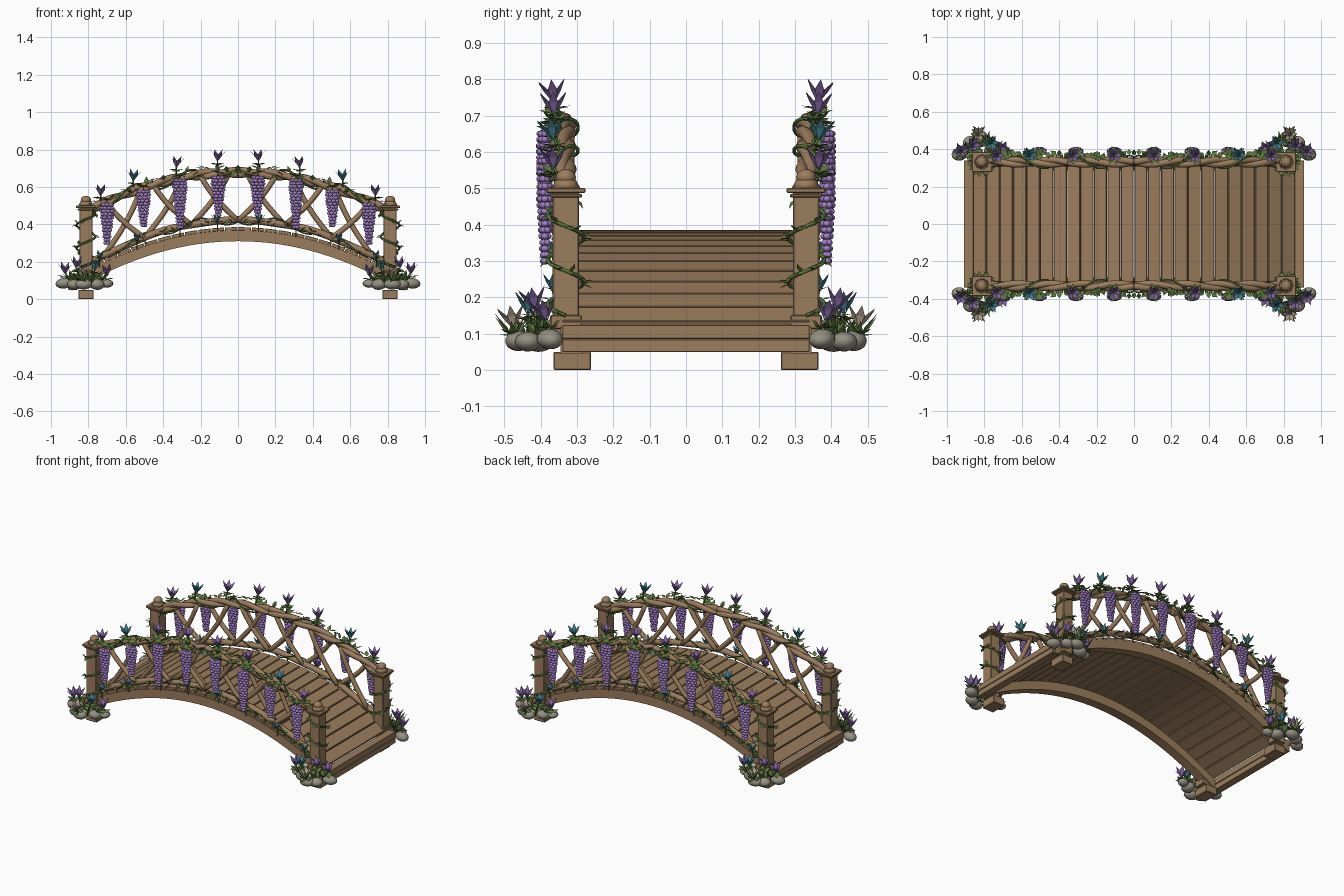
import bpy, bmesh, math, random
from mathutils import Vector, Matrix, Euler

if "Cube" in bpy.data.objects:
    bpy.data.objects.remove(bpy.data.objects["Cube"])

random.seed(7)
K = 0.34          # arch curvature
YR = 0.331        # y of railing and posts


def mat(name, r, g, b):
    m = bpy.data.materials.new(name)
    m.diffuse_color = (r, g, b, 1)
    m.use_nodes = True
    m.node_tree.nodes["Principled BSDF"].inputs["Base Color"].default_value = m.diffuse_color
    return m


WOOD = mat("wood", 0.33, 0.205, 0.11)
VINE = mat("vine_green", 0.09, 0.17, 0.04)
LEAF = mat("leaf_green", 0.115, 0.195, 0.05)
LILAC = mat("lilac", 0.36, 0.21, 0.55)
PURPLE = mat("purple", 0.22, 0.125, 0.34)
TEAL = mat("teal", 0.05, 0.20, 0.26)
CREAM = mat("cream", 0.45, 0.36, 0.27)
STONE = mat("stone", 0.30, 0.28, 0.225)


def arch(z0, x, k=K):
    return z0 - k * x * x


def finish(bm, name, material, smooth=False, axes=(True, True), bevel=0, face_up=False):
    """Turn a bmesh into an object mirrored to the other sides."""
    if face_up:
        bm.normal_update()
        bmesh.ops.reverse_faces(bm, faces=[f for f in bm.faces if f.normal.z < 0])
    else:
        bmesh.ops.recalc_face_normals(bm, faces=bm.faces)
    me = bpy.data.meshes.new(name)
    bm.to_mesh(me)
    bm.free()
    me.materials.append(material)
    me.polygons.foreach_set("use_smooth", [smooth] * len(me.polygons))
    ob = bpy.data.objects.new(name, me)
    bpy.context.collection.objects.link(ob)
    if bevel:
        b = ob.modifiers.new("bevel", 'BEVEL')
        b.width, b.segments = bevel, 1
    m = ob.modifiers.new("mirror", 'MIRROR')
    m.use_axis = (axes[0], axes[1], False)
    m.use_mirror_merge = False
    return ob


def box(bm, c, s, rot_y=0):
    M = Matrix.Translation(c) @ Matrix.Rotation(rot_y, 4, 'Y') @ Matrix.Diagonal((*s, 1))
    bmesh.ops.create_cube(bm, size=1, matrix=M)


def ball(bm, c, s, u=8, v=6, rot=(0, 0, 0)):
    M = Matrix.Translation(c) @ Euler(rot).to_matrix().to_4x4() @ Matrix.Diagonal((*s, 1))
    bmesh.ops.create_uvsphere(bm, u_segments=u, v_segments=v, radius=1, matrix=M)


def tube(bm, pts, r, n=8):
    """Sweep a round section along a path of points."""
    pts, rings = [Vector(p) for p in pts], []
    for i, p in enumerate(pts):
        t = (pts[min(i + 1, len(pts) - 1)] - pts[max(i - 1, 0)]).normalized()
        ref = Vector((0, 1, 0)) if abs(t.y) < 0.8 else Vector((0, 0, 1))
        a = t.cross(ref).normalized()
        b = t.cross(a)
        rings.append([bm.verts.new(p + r * (math.cos(w) * a + math.sin(w) * b))
                      for w in (math.tau * j / n for j in range(n))])
    for A, B in zip(rings, rings[1:]):
        for j in range(n):
            bm.faces.new((A[j], A[(j + 1) % n], B[(j + 1) % n], B[j]))
    bm.faces.new(rings[0])
    bm.faces.new(rings[-1])


def blade(bm, p, d, length, width):
    """A leaf of two halves, gently folded along its midrib."""
    d = Vector(d).normalized()
    side = d.cross(Vector((0.1, 0.2, 1))).normalized()
    up = side.cross(d)
    p = Vector(p)
    m = p + d * length * 0.45 + up * width * 0.1
    a, l, t, r = [bm.verts.new(q) for q in (p, m + side * width / 2, p + d * length, m - side * width / 2)]
    bm.faces.new((a, l, t))
    bm.faces.new((a, t, r))


def flower(bm, p, s=1.0, lean=(0, 0)):
    """Six broad flared petals forming an open bell."""
    M = Matrix.Translation(p) @ Euler((lean[0], lean[1], 0)).to_matrix().to_4x4()
    for i in range(6):
        R = M @ Matrix.Rotation(math.tau * i / 6, 4, 'Z') @ Matrix.Scale(s, 4)
        a, l, t, r = [bm.verts.new(R @ Vector(q)) for q in
                      ((0.004, 0, 0), (0.020, -0.0135, 0.032), (0.042, 0, 0.060), (0.020, 0.0135, 0.032))]
        bm.faces.new((a, l, r))
        bm.faces.new((l, t, r))


def rnd(a, b):
    return random.uniform(a, b)


# deck planks following the arch, with boards closing the end
bm = bmesh.new()
pitch = 0.0715
for i in range(12):
    x = (i + 0.5) * pitch
    box(bm, (x, 0, arch(0.376, x)), (pitch * math.sqrt(1 + (2 * K * x) ** 2) - 0.005, 0.68, 0.018),
        math.atan(2 * K * x))
box(bm, (0.884, 0, 0.105), (0.052, 0.68, 0.038))
box(bm, (0.884, 0, 0.067), (0.048, 0.68, 0.036))
finish(bm, "deck_planks", WOOD, axes=(True, False), bevel=0.002)

# arched side beams
bm = bmesh.new()
prev = None
for i in range(17):
    x = 0.89 * i / 16
    ring = [bm.verts.new((x, y, max(0.045, arch(z, x)))) for y, z in
            ((0.285, 0.31), (0.345, 0.31), (0.345, 0.368), (0.285, 0.368))]
    if prev:
        for j in range(4):
            bm.faces.new((prev[j], prev[(j + 1) % 4], ring[(j + 1) % 4], ring[j]))
    prev = ring
bm.faces.new(prev)
finish(bm, "side_beam", WOOD)

# posts with feet, collars and caps
bm = bmesh.new()
box(bm, (0.813, 0.313, 0.025), (0.08, 0.104, 0.05))
box(bm, (0.813, YR, 0.28), (0.07, 0.072, 0.42))
box(bm, (0.813, YR, 0.132), (0.088, 0.086, 0.038))
box(bm, (0.813, YR, 0.480), (0.088, 0.09, 0.010))
box(bm, (0.813, YR, 0.494), (0.106, 0.108, 0.014))
finish(bm, "post", WOOD, bevel=0.003)
bm = bmesh.new()
bmesh.ops.create_cone(bm, cap_ends=True, segments=8, radius1=0.040, radius2=0.028, depth=0.022,
                      matrix=Matrix.Translation((0.813, YR, 0.512)))
ball(bm, (0.813, YR, 0.53), (0.028, 0.028, 0.023), 12, 8)
finish(bm, "post_finial", WOOD, smooth=True)

# twisted handrail and lower rail
N = 48
xs = [0.79 * i / N for i in range(N + 1)]


def spiral(z0, k, r, turns, phase):
    return [(x, YR + r * math.sin(x * turns * 8 + phase), arch(z0, x, k) + r * math.cos(x * turns * 8 + phase))
            for x in xs]


bm = bmesh.new()
tube(bm, spiral(0.678, 0.32, 0.012, 2.2, 0), 0.018)
tube(bm, spiral(0.678, 0.32, 0.012, 2.2, math.pi), 0.018)
tube(bm, spiral(0.423, 0.37, 0.003, 2, 0), 0.019)
finish(bm, "rails", WOOD, smooth=True)

# crossing branches between the rails
bm = bmesh.new()
for xb in (0, 0.25, 0.50, 0.72):
    for lean in (-0.2, 0.2):
        xt = xb + lean
        if xt > 0.8:
            continue
        a, b = arch(0.42, xb, 0.37), arch(0.67, xt, 0.32)
        off = 0.010 if lean > 0 else -0.010
        tube(bm, [(xb + lean * t + 0.018 * math.sin(math.pi * t) * (1 if lean > 0 else -1),
                   YR + off, a + (b - a) * t) for t in (i / 8 for i in range(9))], 0.0145)
finish(bm, "lattice_branches", WOOD, smooth=True)

# climbing vines and flower stems
bm = bmesh.new()
tube(bm, spiral(0.678, 0.32, 0.034, 2.6, 1), 0.005, 6)
tube(bm, spiral(0.423, 0.37, 0.024, 2.6, 2), 0.004, 6)
post_vine = []
for i in range(61):
    w = math.tau * 2.6 * i / 60
    post_vine.append((0.813 + 0.05 * math.cos(w), YR + 0.05 * math.sin(w), 0.15 + 0.32 * i / 60))
tube(bm, post_vine, 0.006, 6)
TOP = [(0.11, PURPLE), (0.33, PURPLE), (0.56, TEAL), (0.735, PURPLE)]
LOW = [(0.11, TEAL), (0.31, PURPLE), (0.54, TEAL), (0.74, TEAL)]
HANG = [(0.105, 0.65, 0.20), (0.31, 0.635, 0.25), (0.505, 0.575, 0.18), (0.70, 0.505, 0.205)]
CORNER = [(0.925, 0.385, 0.135, PURPLE), (0.865, 0.415, 0.165, PURPLE), (0.765, 0.435, 0.155, TEAL),
          (0.70, 0.40, 0.125, PURPLE), (0.835, 0.475, 0.115, CREAM)]
blooms = {PURPLE: [], TEAL: [], CREAM: []}
for x, c in TOP:
    z = arch(0.744, x, 0.35)
    tube(bm, [(x, 0.34, z - 0.05), (x, 0.364, z + 0.005)], 0.004, 5)
    blooms[c].append(((x, 0.364, z - 0.002), 1.0))
for x, c in LOW:
    z = arch(0.415, x, 0.36)
    tube(bm, [(x, 0.34, z), (x, 0.36, z - 0.045), (x, 0.368, z + 0.005)], 0.003, 5)
    blooms[c].append(((x, 0.368, z), 0.75))
for x, y, z, c in CORNER:
    tube(bm, [(x * 0.5 + 0.41, y, 0.07), (x, y, z + 0.005)], 0.004, 5)
    blooms[c].append(((x, y, z), 1.0))
for x, z, L in HANG:
    tube(bm, [(x, 0.34, z + 0.02), (x, 0.38, z + 0.015), (x, 0.388, z - L)], 0.004, 5)
finish(bm, "vines", VINE, smooth=True)

# bell flowers
for c, items in blooms.items():
    bm = bmesh.new()
    for p, s in items:
        flower(bm, p, s, (rnd(-0.2, 0.05), rnd(-0.12, 0.12)))
    finish(bm, c.name + "_flowers", c, face_up=True)

# hanging blossom clusters
bm = bmesh.new()
for x, z, L in HANG:
    rows = round(L / 0.0155)
    for i in range(rows):
        t = i / (rows - 1)
        r = 0.033 * (1 - 0.78 * t) * min(1, 0.75 + 2 * t)
        n = max(3, round(8 * (1 - 0.6 * t)))
        for j in range(n):
            w = math.tau * (j + 0.5 * (i % 2)) / n
            ball(bm, (x + r * math.cos(w), 0.388 + 0.5 * r * math.sin(w), z - L * t),
                 (0.0135, 0.0115, 0.0095), 7, 5)
finish(bm, "hanging_blossoms", LILAC, smooth=True)

# leaves along rails, posts and around flowers
bm = bmesh.new()


def tuft(p, n, length, width, rise):
    for i in range(n):
        w = math.tau * i / n + rnd(-0.3, 0.3)
        blade(bm, p, (math.cos(w), math.sin(w), rise + rnd(-0.2, 0.2)), length * rnd(0.8, 1.15), width)


for x, c in TOP:
    tuft((x, 0.362, arch(0.722, x, 0.34)), 7, 0.046, 0.028, 0.1)
for x, c in LOW:
    tuft((x, 0.358, arch(0.415, x, 0.36)), 5, 0.036, 0.022, 0.1)
for x, z, L in HANG:
    tuft((x, 0.375, z + 0.025), 6, 0.042, 0.028, 0.1)
for i in range(48):
    x = 0.78 * (i + rnd(0, 1)) / 48
    blade(bm, (x, rnd(0.345, 0.37), arch(rnd(0.67, 0.71), x, 0.32)),
          (rnd(-1, 1), rnd(-0.2, 0.8), rnd(-0.3, 0.5)), 0.044, 0.028)
for i in range(24):
    x = 0.76 * (i + rnd(0, 1)) / 24
    blade(bm, (x, 0.35, arch(rnd(0.41, 0.44), x, 0.37)),
          (rnd(-1, 1), rnd(0, 0.8), rnd(-0.5, 0.6)), 0.036, 0.022)
for p in post_vine[2::2]:
    blade(bm, p, (p[0] - 0.813 + rnd(-0.05, 0.05), p[1] - YR + rnd(-0.02, 0.02), rnd(-0.03, 0.04)), 0.032, 0.022)
for x, y, z, c in CORNER:
    tuft((x * 0.7 + 0.245, y, 0.085), 8, 0.085, 0.018, 1.2)
    tuft((x, y, z - 0.02), 6, 0.045, 0.024, 0.2)
finish(bm, "leaves", LEAF, face_up=True)

# stones at the corners
bm = bmesh.new()
for x, y, z, a, b, c in ((0.93, 0.375, 0.085, 0.046, 0.036, 0.028), (0.875, 0.435, 0.078, 0.04, 0.036, 0.027),
                         (0.825, 0.462, 0.08, 0.046, 0.036, 0.028), (0.755, 0.405, 0.08, 0.042, 0.042, 0.03),
                         (0.70, 0.385, 0.083, 0.034, 0.03, 0.022)):
    ball(bm, (x, y, z), (a, b, c), 14, 10, (0, rnd(-0.15, 0.15), rnd(-0.4, 0.4)))
finish(bm, "stones", STONE, smooth=True)
